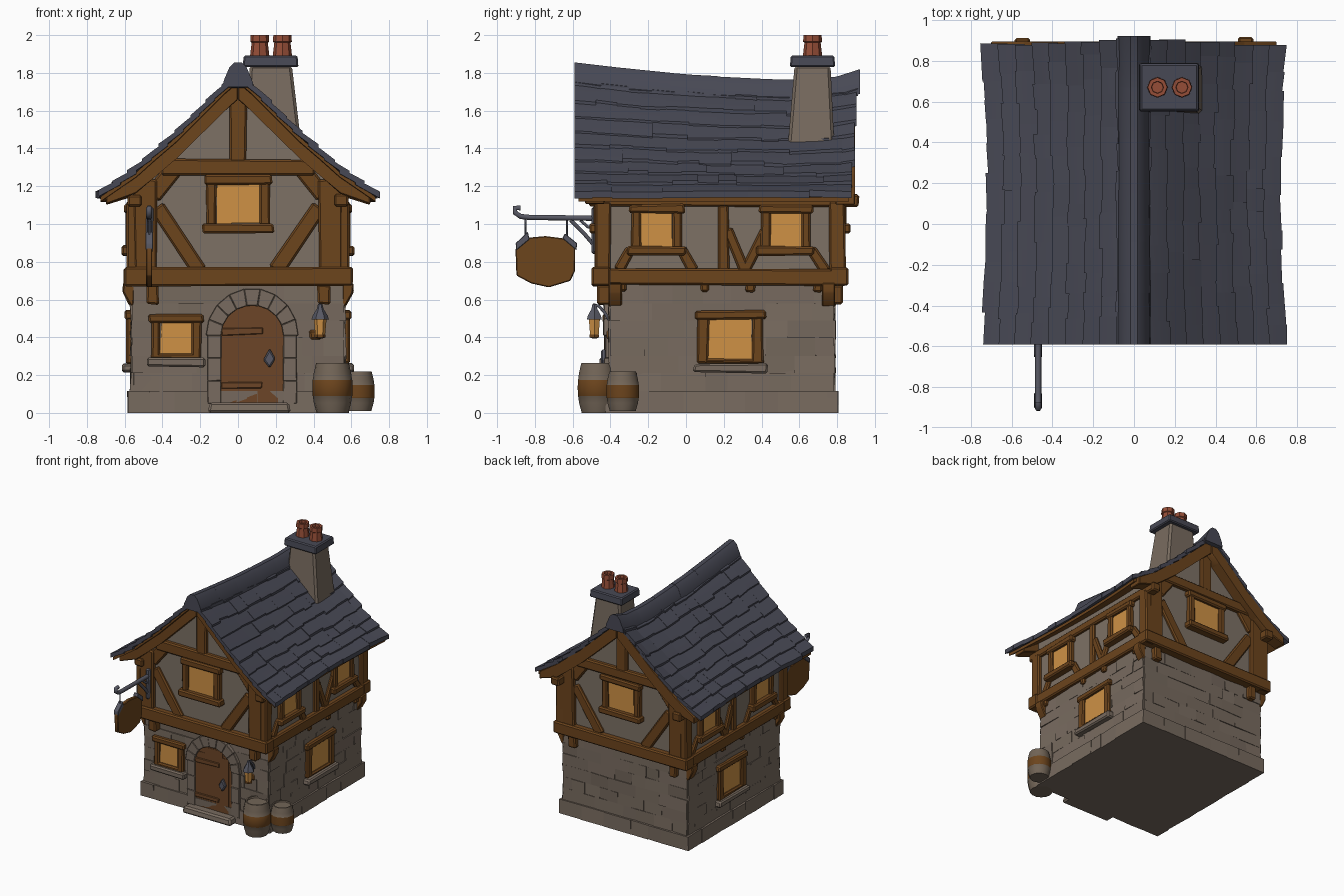
import bpy, bmesh, math, random
from mathutils import Vector

if "Cube" in bpy.data.objects:
    bpy.data.objects.remove(bpy.data.objects["Cube"])
random.seed(4)
R = random.uniform

def material(name, c):
    m = bpy.data.materials.new(name)
    m.diffuse_color = (*c, 1)
    m.use_nodes = True
    m.node_tree.nodes["Principled BSDF"].inputs["Base Color"].default_value = m.diffuse_color
    return m
STONE = material("stone", (.188, .147, .115))
PLASTER = material("plaster", (.205, .165, .130))
WOOD = material("timber", (.150, .058, .012))
DOOR = material("door wood", (.150, .060, .020))
SLATE = material("slate", (.064, .066, .090))
GLOW = material("lit window", (.62, .285, .060))
CLAY = material("terracotta", (.30, .075, .038))
IRON = material("iron", (.095, .097, .125))
CASK = material("cask staves", (.17, .13, .095))

def finish(name, bm, *mats):
    bmesh.ops.recalc_face_normals(bm, faces=bm.faces[:])
    me = bpy.data.meshes.new(name)
    bm.to_mesh(me)
    bm.free()
    for m in mats:
        me.materials.append(m)
    me.polygons.foreach_set("use_smooth", [True] * len(me.polygons))
    me.set_sharp_from_angle(angle=math.radians(30))
    ob = bpy.data.objects.new(name, me)
    bpy.context.collection.objects.link(ob)
    return ob

def bridge(bm, rings, caps=True):
    """Join closed rings of points into a skin."""
    vs = [[bm.verts.new(p) for p in r] for r in rings]
    n = len(vs[0])
    for a, b in zip(vs, vs[1:]):
        for i in range(n):
            bm.faces.new((a[i], a[(i + 1) % n], b[(i + 1) % n], b[i]))
    if caps:
        bm.faces.new(vs[0])
        bm.faces.new(vs[-1])

def slab(name, F, pts, d0, d1, mat, bev=.01, jit=.005):
    """Extrude a 2D outline (u, v) outwards from wall frame F."""
    pts = [(u + R(-jit, jit), v + R(-jit, jit)) for u, v in pts]
    bm = bmesh.new()
    bridge(bm, [[F(u, v, d) for u, v in pts] for d in (d0, d1)])
    if bev:
        bmesh.ops.bevel(bm, geom=bm.edges[:], offset=bev, segments=1, profile=.5, affect='EDGES')
    return finish(name, bm, mat)

def rect(name, F, u0, u1, v0, v1, d0, d1, mat, **k):
    return slab(name, F, [(u0, v0), (u1, v0), (u1, v1), (u0, v1)], d0, d1, mat, **k)

def bar(name, F, p, q, w, d0, d1, mat=WOOD, **k):
    p, q = Vector(p), Vector(q)
    t = (q - p).normalized()
    n = Vector((-t.y, t.x)) * w / 2
    return slab(name, F, [p + n, q + n, q - n, p - n], d0, d1, mat, **k)

def block(name, b, t, z0, z1, mat, bev=.012):
    """Tapered block: b and t are x0, x1, y0, y1 at bottom and top."""
    bm = bmesh.new()
    bridge(bm, [[(r[0], r[2], z), (r[1], r[2], z), (r[1], r[3], z), (r[0], r[3], z)] for r, z in ((b, z0), (t, z1))])
    bmesh.ops.bevel(bm, geom=bm.edges[:], offset=bev, segments=1, profile=.5, affect='EDGES')
    return finish(name, bm, mat)

def lathe(name, c, prof, n, *mats, band=None):
    bm = bmesh.new()
    bridge(bm, [[(c[0] + r * math.cos(math.tau * i / n), c[1] + r * math.sin(math.tau * i / n), c[2] + z)
                 for i in range(n)] for r, z in prof])
    if band:
        for f in bm.faces:
            f.material_index = int(band[0] < f.calc_center_median().z - c[2] < band[1])
    return finish(name, bm, *mats)

def tube(name, pts, r, mat):
    cu = bpy.data.curves.new(name, 'CURVE')
    cu.dimensions, cu.bevel_depth, cu.bevel_resolution, cu.use_fill_caps = '3D', r, 1, True
    sp = cu.splines.new('POLY')
    sp.points.add(len(pts) - 1)
    for s, p in zip(sp.points, pts):
        s.co = (*p, 1)
    cu.materials.append(mat)
    ob = bpy.data.objects.new(name, cu)
    bpy.context.collection.objects.link(ob)
    bpy.context.view_layer.update()
    me = bpy.data.meshes.new_from_object(ob.evaluated_get(bpy.context.evaluated_depsgraph_get()))
    bpy.data.objects.remove(ob)
    bpy.context.collection.objects.link(bpy.data.objects.new(name, me))

def interp(t, x):
    for (a, p), (b, q) in zip(t, t[1:]):
        if x <= b:
            return p + (q - p) * (x - a) / (b - a)
    return t[-1][1]

# wall frames: (u along wall, v up, d outward)
def front(y): return lambda u, v, d: (u, y - d, v)
def back(y): return lambda u, v, d: (u, y + d, v)
def side(x): return lambda u, v, d: (x + math.copysign(1, x) * d, u, v)
LOWER = [(front(-.40), -.56, .56), (back(.78), -.56, .56), (side(.56), -.40, .78), (side(-.56), -.40, .78)]

# ground floor: core, courses of uneven stones and plinth
block("ground_floor", (-.565, .565, -.405, .785), (-.56, .56, -.40, .78), 0, .68, STONE)
def courses(name, F, u0, u1, rows, lo, hi):
    bm = bmesh.new()
    for v0, v1 in zip(rows, rows[1:]):
        u = u0
        while u < u1 - .01:
            e = u + R(.11, .26)
            e = u1 if e > u1 - .08 else e
            o = [(u, v0), (e, v0), (e, v1), (u, v1)]
            bridge(bm, [[F(a, b, -.03) for a, b in o], [F(a, b, R(lo, hi)) for a, b in o]])
            u = e
    finish(name, bm, STONE)
for F, a, b in LOWER:
    courses("wall_stones", F, a, b, [.11, .21, .30, .40, .49, .58, .68], .002, .014)
    courses("plinth_stones", F, a - .022, b + .022, [0, .115], .018, .028)

# roof surface as a function of distance from ridge and y
PROF = [(0, 1.795), (.07, 1.735), (.2, 1.605), (.33, 1.475), (.44, 1.38), (.54, 1.29), (.75, 1.145)]
SAG = [(-.6, 0), (-.3, -.035), (0, -.065), (.5, -.09), (.78, -.08), (.92, -.035)]
def roof_z(s, y): return interp(PROF, s) + interp(SAG, y) * (1 - s / .75)
def roof_x(s, y): return s * (.96 + .04 * min(1, ((y - .15) / .74) ** 2))

# upper floor with gables
bm = bmesh.new()
gab = [-.56, -.44, -.33, -.07, 0, .07, .33, .44, .56]
bridge(bm, [[(-.56, y, .68)] + [(x, y, roof_z(abs(x), y) - .04) for x in gab] + [(.56, y, .68)]
            for y in (-.45, 0, .45, .81)])
finish("upper_floor", bm, PLASTER)

def window(F, u0, u1, v0, v1, d, sill, w=.05):
    rect("window_pane", F, u0, u1, v0, v1, -.01, d - .018, GLOW, bev=0)
    for u in (u0 - w / 2, u1 + w / 2):
        bar("window_jamb", F, (u, v0 - .02), (u, v1 + .02), w, -.02, d)
    bar("window_head", F, (u0 - w - .012, v1 + .02), (u1 + w + .012, v1 + .02), .048, -.02, d + .008)
    if sill is STONE:
        bar("window_bottom", F, (u0 - w, v0 - .008), (u1 + w, v0 - .008), .03, -.02, d)
        v0 -= .02
    bar("window_sill", F, (u0 - w - .02, v0 - .022), (u1 + w + .02, v0 - .022), .05, -.02, d + .022, sill)

# gable timbers, front and back
for F, y in ((front(-.45), -.5), (back(.81), .86)):
    bar("sill_beam", F, (-.605, .72), (.605, .72), .1, -.05, .05)
    bar("tie_beam", F, (-.41, 1.30), (.41, 1.30), .085, -.02, .035)
    bar("king_post", F, (0, 1.32), (0, roof_z(0, y) - .07), .095, -.02, .03)
    window(F, -.115, .115, 1.0, 1.215, .04, WOOD, .055)
    for s in (-1, 1):
        bar("corner_post", F, (s * .49, .75), (s * .49, 1.24), .125, -.05, .035)
        bar("lower_brace", F, (s * .43, 1.09), (s * .20, .75), .085, -.02, .022)
        bar("upper_brace", F, (s * .45, 1.15), (s * .34, 1.29), .09, -.02, .022)
        bar("corbel", F, (s * .455, .575), (s * .455, .68), .065, -.06, .02)
        ss = [0, .07, .2, .33, .44, .54, .70]
        slab("bargeboard", F, [(s * t, roof_z(t, y) - .015) for t in ss] +
             [(s * t, roof_z(t, y) - .125 + .05 * (t > .6)) for t in ss[::-1]], -.02, .085, WOOD, bev=.006, jit=.001)

# side timbers and windows, mirrored
for s in (-1, 1):
    F = side(s * .56)
    bar("side_sill_beam", F, (-.49, .72), (.85, .72), .09, -.05, .04)
    bar("wall_plate", F, (-.51, 1.125), (.915, 1.125), .065, -.05, .025)
    for u in (-.44, .80):
        bar("side_post", F, (u, .74), (u, 1.12), .085, -.05, .03)
    bar("side_stud", F, (.20, .75), (.20, 1.1), .06, -.02, .022)
    for p, q in (((.22, .97), (.31, .75)), ((.42, .97), (.31, .75)), ((-.29, .87), (-.36, .75)),
                 ((-.03, .87), (.04, .75)), ((.66, .87), (.74, .75))):
        bar("side_brace", F, p, q, .055, -.02, .02)
    window(F, -.24, -.07, .88, 1.06, .035, WOOD)
    window(F, .445, .61, .88, 1.06, .035, WOOD)
    window(F, .12, .35, .28, .50, .032, STONE, .06)
    for u in (-.34, .10, .34, .70):
        bar("joist_end", F, (u, .64), (u, .69), .05, -.03, .03)
    for u in (-.37, .76):
        slab("corner_bracket", front(u + .03), [(s * .55, .56), (s * .575, .57), (s * .61, .64), (s * .61, .69), (s * .55, .69)],
             0, .07, WOOD, bev=.006)

# front ground-floor window, arched door, lantern
D = front(-.40)
window(D, -.41, -.245, .31, .48, .035, STONE)
cx, cz = .075, .41
def arc(rx, rz, a): return (cx + rx * math.cos(a), cz + rz * math.sin(a))
slab("door", D, [(cx - .165, .05), (cx + .165, .05)] + [arc(.165, .16, math.pi * i / 10) for i in range(11)],
     -.02, .02, DOOR, bev=0, jit=0)
for u in (-.035, .0195, .0745, .1295, .184):
    rect("door_plank", D, u - .027, u + .027, .055, .50 + .05 * (abs(u - .075) < .06), .015, R(.022, .026), DOOR, bev=0, jit=.0005)
for v in (.145, .43):
    rect("door_batten", D, -.085, .13, v - .017, v + .017, .02, .032, DOOR, bev=.004)
for i in range(9):
    a, b = math.pi * i / 9, math.pi * (i + 1) / 9
    slab("arch_stone", D, [arc(.165, .16, a), arc(.245, .25, a), arc(.245, .25, b), arc(.165, .16, b)],
         -.02, R(.032, .040), STONE, bev=.003, jit=.001)
for u in (cx - .2, cx + .2):
    for v in (.05, .17, .29):
        rect("jamb_stone", D, u - .036, u + .036, v, v + .12, -.02, R(.026, .034), STONE, bev=.003, jit=.001)
block("door_step", (-.16, .28, -.50, -.38), (-.15, .27, -.49, -.38), 0, .055, STONE)
slab("door_handle", D, [(.13, .285), (.165, .24), (.2, .285), (.165, .34)], .02, .05, IRON, bev=.008)
L = (.435, -.485, 0)
lathe("lantern_glass", L, [(.026, .41), (.034, .50)], 6, GLOW)
lathe("lantern_base", L, [(.014, .395), (.029, .40), (.029, .415)], 6, WOOD)
lathe("lantern_cap", L, [(.046, .495), (.04, .515), (.018, .55), (.012, .575), (.004, .58)], 6, IRON)
tube("lantern_arm", [(.435, -.485, .57), (.435, -.46, .565), (.435, -.43, .53), (.435, -.40, .48)], .009, IRON)
rect("lantern_backplate", D, .38, .44, .39, .44, 0, .02, WOOD)

# roof boarding and slates
NY = [-.57 + 1.43 * i / 12 for i in range(13)]
bm = bmesh.new()
S = [.73, .54, .44, .33, .2, .07, 0]
xs = [-t for t in S] + S[-2::-1]
bridge(bm, [[(roof_x(abs(x), y) * (1 if x > 0 else -1), y, roof_z(abs(x), y) - o) for x, o in
             [(x, .015) for x in xs] + [(x, .04) for x in xs[::-1]]] for y in NY])
finish("roof_boards", bm, WOOD)
bm = bmesh.new()
ROWS = 9
for sg in (-1, 1):
    for r in range(ROWS):
        s0, s1 = .75 * r / ROWS, .75 * (r + 1) / ROWS
        y, yend = -.59, .905 - .03 * r / ROWS
        while y < yend - .02:
            e = y + R(.09, .19)
            e = yend + R(-.008, .008) if e > yend - .06 else e
            h, lo = R(.022, .032), s1 + R(-.006, .010)
            ring = []
            for yy in (y, e):
                k = min(.757, lo + R(-.005, .005))
                up = max(0, s0 - .045)
                P = lambda s, o: (sg * roof_x(s, yy), yy, roof_z(s, yy) + o)
                ring.append([P(up, .002), P((up + k) / 2, h * .65), P(k, h), P(k, h - .035), P(up, -.025)])
            bridge(bm, ring)
            y = e
finish("roof_slates", bm, SLATE)
# ridge capping, narrow crown with flared skirts
bm = bmesh.new()
sec = [(-.082, -.07), (-.075, -.035), (-.045, .035), (-.018, .06), (.018, .06), (.045, .035), (.075, -.035), (.082, -.07)]
for i in range(6):
    a, b = -.59 + i * .252, -.59 + (i + 1) * .252
    j = R(-.003, .003)
    bridge(bm, [[(x, y, roof_z(0, y) + z + j) for x, z in sec] for y in (a, (a + b) / 2, b)])
finish("ridge_tiles", bm, SLATE)

# chimney
block("chimney_stack", (.04, .335, .54, .785), (.062, .285, .575, .765), 1.42, 1.84, STONE, .015)
block("chimney_cap", (.025, .32, .55, .79), (.03, .315, .555, .785), 1.83, 1.892, SLATE, .008)
for x in (.115, .235):
    lathe("chimney_pot", (x, .67, 1.88), [(.052, 0), (.043, .08), (.05, .085), (.048, .12), (.03, .12), (.028, .10)], 8, CLAY)

# barrels
for c, r, h in (((.50, -.47, 0), .105, .265), ((.635, -.335, .01), .088, .21)):
    lathe("barrel", c, [(r * k, h * z) for k, z in ((.80, 0), (.94, .2), (.985, .33), (1, .34), (1.01, .5), (1, .66),
          (.985, .67), (.94, .8), (.82, 1), (.72, 1), (.70, .95))], 14, CASK, WOOD, band=(h * .335, h * .665))

# hanging sign on iron bracket
X = -.47
def yz(*p): return [(X, y, z) for y, z in p]
tube("sign_arm", yz((-.45, 1.03), (-.83, 1.035), (-.875, 1.04), (-.905, 1.06), (-.905, 1.085), (-.875, 1.085)), .016, IRON)
tube("sign_strut", yz((-.48, .88), (-.54, .95), (-.61, 1.02)), .012, IRON)
tube("sign_scroll", yz((-.48, .98), (-.52, .985), (-.56, 1.02)), .009, IRON)
rect("sign_wall_plate", front(-.45), X - .02, X + .02, .84, 1.09, .02, .05, IRON)
SG = lambda u, v, d: (X + d, u, v)
slab("sign_board", SG, [(-.90, .87), (-.90, .73), (-.82, .685), (-.73, .668), (-.61, .70), (-.583, .75), (-.583, .88),
                        (-.64, .925), (-.74, .94), (-.84, .925)], -.016, .016, WOOD, bev=.005)
for y, k in ((-.85, -1), (-.63, 1)):
    tube("sign_hanger", yz((y, .91), (y, 1.03)), .005, IRON)
    slab("sign_corner", SG, [(y - k * .015, .955), (y + k * .05, .90), (y + k * .05, .865), (y - k * .02, .92)], -.02, .02, IRON, bev=.003)
